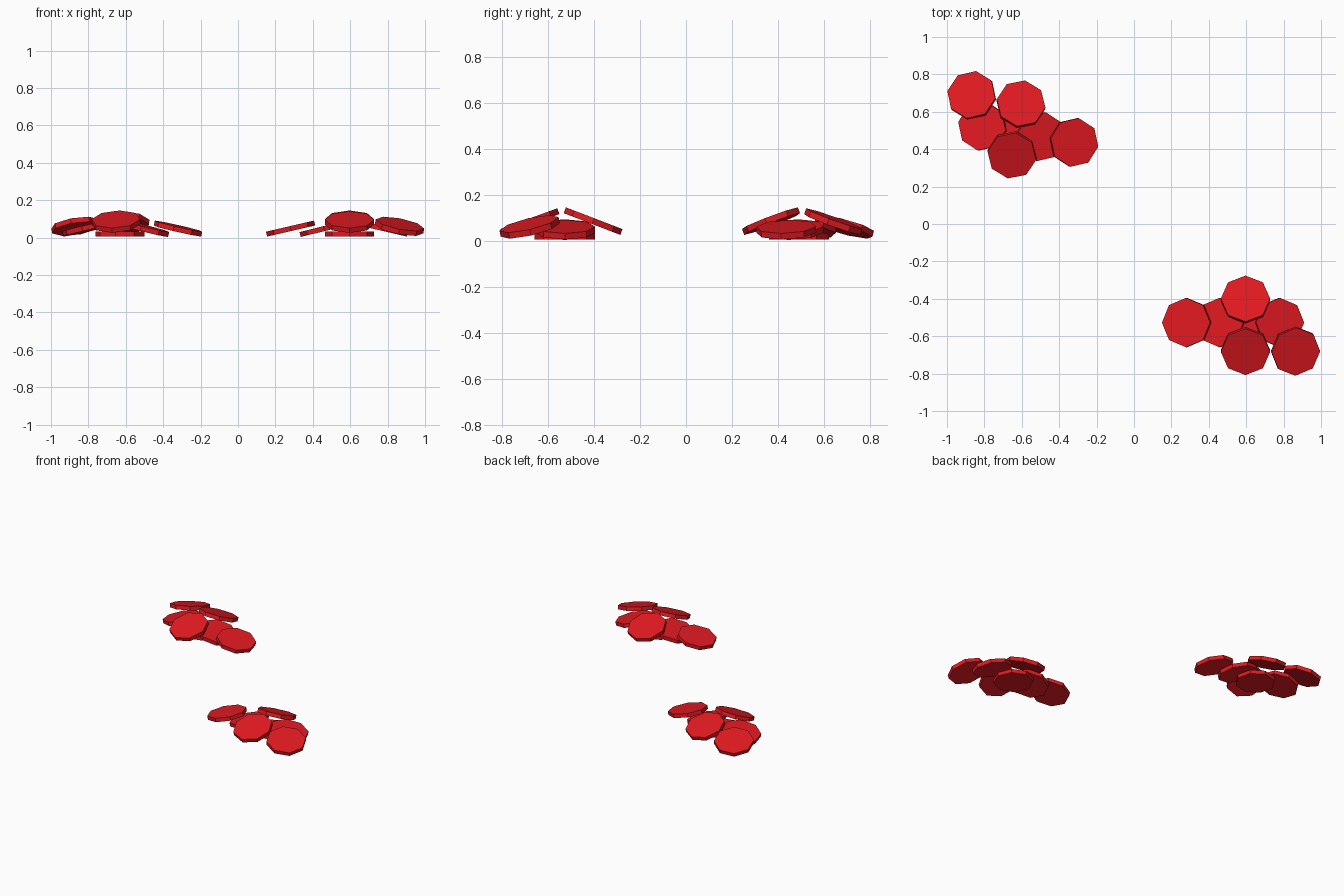
import bpy
from math import radians, cos, sin
from mathutils import Matrix, Vector

if "Cube" in bpy.data.objects:
    bpy.data.objects.remove(bpy.data.objects["Cube"])

RADIUS, THICK = 0.132, 0.027

red = bpy.data.materials.new("red")
red.diffuse_color = (0.75, 0.01, 0.015, 1)
red.use_nodes = True
red.node_tree.nodes["Principled BSDF"].inputs["Base Color"].default_value = red.diffuse_color

# petal: name, offset from the cluster centre, height, tilt, downhill direction
PETALS = [
    ("base_petal", 0, 0, 0.019, 0, 0),
    ("inner_left_petal", -0.136, 0, 0.048, 14, 180),
    ("outer_left_petal", -0.315, 0, 0.048, 13, 180),
    ("right_petal", 0.182, 0, 0.048, 13, 0),
    ("back_petal", 0, 0.123, 0.085, 21, 90),
    ("front_petal", 0, -0.152, 0.083, 20, -90),
    ("corner_petal", 0.2675, -0.153, 0.06, 17, -50),
]


def petal(name, place, x, y, z, tilt, heading):
    # octagonal disc leaning down towards its heading
    h = radians(heading)
    lean = Matrix.Rotation(radians(tilt), 4, Vector((-sin(h), cos(h), 0)))
    bpy.ops.mesh.primitive_cylinder_add(vertices=8, radius=RADIUS, depth=THICK)
    ob = bpy.context.object
    ob.name = name
    ob.matrix_world = place @ Matrix.Translation((x, y, z)) @ lean
    ob.data.materials.append(red)


# two clusters of fallen petals, the second turned around
for label, cx, cy, turn in (("front", 0.596, -0.527, 0), ("rear", -0.631, 0.491, 170)):
    place = Matrix.Translation((cx, cy, 0)) @ Matrix.Rotation(radians(turn), 4, "Z")
    for name, *spec in PETALS:
        petal(f"{label}_cluster_{name}", place, *spec)
